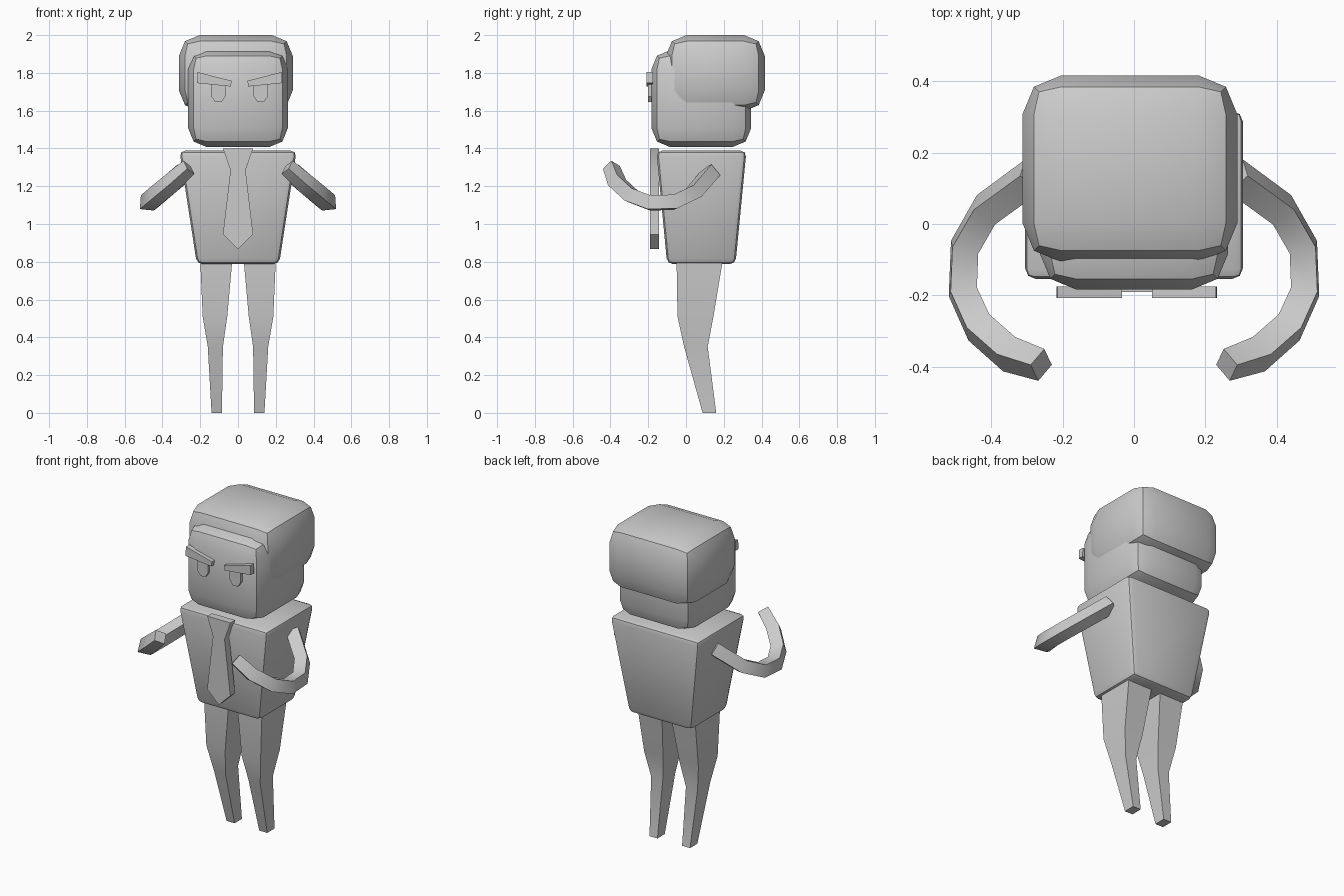
import bpy, bmesh
from mathutils import Vector

if "Cube" in bpy.data.objects:
    bpy.data.objects.remove(bpy.data.objects["Cube"])

grey = bpy.data.materials.new("plain grey")
grey.diffuse_color = (0.6, 0.6, 0.6, 1)
grey.use_nodes = True
grey.node_tree.nodes["Principled BSDF"].inputs["Base Color"].default_value = grey.diffuse_color


def make(name, rings, bevel=0.0):
    """Skin a stack of equal-sized rings, cap both ends, optionally round all edges."""
    bm = bmesh.new()
    loops = [[bm.verts.new(p) for p in ring] for ring in rings]
    n = len(loops[0])
    for a, b in zip(loops, loops[1:]):
        for i in range(n):
            j = (i + 1) % n
            bm.faces.new((a[i], a[j], b[j], b[i]))
    bm.faces.new(loops[0])
    bm.faces.new(loops[-1])
    bmesh.ops.recalc_face_normals(bm, faces=bm.faces)
    if bevel:
        bmesh.ops.bevel(bm, geom=bm.edges[:], offset=bevel, segments=2,
                        profile=0.5, affect='EDGES', clamp_overlap=True)
        bmesh.ops.recalc_face_normals(bm, faces=bm.faces)
    me = bpy.data.meshes.new(name)
    bm.to_mesh(me)
    bm.free()
    me.materials.append(grey)
    ob = bpy.data.objects.new(name, me)
    bpy.context.collection.objects.link(ob)
    bpy.ops.object.select_all(action='DESELECT')
    ob.select_set(True)
    bpy.context.view_layer.objects.active = ob
    bpy.ops.object.shade_smooth_by_angle(angle=0.5236)
    return ob


def rect(x0, x1, y0, y1, z):
    return [(x0, y0, z), (x1, y0, z), (x1, y1, z), (x0, y1, z)]


def plate(name, outline, y0, y1):
    """Extrude an x-z outline from y0 to y1."""
    return make(name, [[(x, y, z) for x, z in outline] for y in (y0, y1)])


# Head, hair block and tapered torso
make("head", [rect(-.264, .264, -.183, .345, z) for z in (1.407, 1.92)], 0.1)
make("hair", [rect(-.313, .29, -.107, .417, z) for z in (1.597, 2.0)], 0.11)
make("torso", [rect(-.218, .218, -.1, .262, .788),
               rect(-.31, .31, -.157, .32, 1.388)], 0.03)

# Tie
plate("tie", [(-.08, 1.4), (.08, 1.4), (.04, 1.285), (.08, .945), (0, .867),
              (-.08, .945), (-.04, 1.285)], -.19, -.143)

# Leg sections: x inner, x outer, y front, y back, z
LEG = [(.085, .14, .088, .16, 0), (.08, .16, -.01, .115, .35),
       (.057, .187, -.045, .145, .51), (.03, .2, -.05, .195, .81)]

# Arm centre line: a half hoop in a plane sloping down and outwards
ARM = [Vector(p) for p in ((.285, .135, 1.275), (.415, .04, 1.165), (.475, -.065, 1.115),
                           (.48, -.19, 1.112), (.435, -.29, 1.15), (.35, -.365, 1.22),
                           (.26, -.395, 1.3))]
NORMAL = Vector((.643, 0, .766))


def arm_ring(i, s):
    t = (ARM[min(i + 1, len(ARM) - 1)] - ARM[max(i - 1, 0)]).normalized()
    out = t.cross(NORMAL).normalized()
    r = 0.053 if i < len(ARM) - 1 else 0.046
    pts = [ARM[i] + d * r for d in (out, NORMAL, -out, -NORMAL)]
    return [(s * p.x, p.y, p.z) for p in pts]


BROW = [(.222, 1.804), (.042, 1.758), (.046, 1.728), (.225, 1.746)]
EYE = [(.075, 1.75), (.15, 1.75), (.15, 1.675), (.128, 1.645), (.095, 1.645), (.075, 1.675)]

# Paired parts
for side, s in (("left", -1), ("right", 1)):
    make(side + "_leg", [rect(s * a, s * b, c, d, z) for a, b, c, d, z in LEG])
    make(side + "_arm", [arm_ring(i, s) for i in range(len(ARM))])
    plate(side + "_eyebrow", [(s * x + .008, z) for x, z in BROW], -.208, -.175)
    plate(side + "_eye", [(s * x + .008, z) for x, z in EYE], -.2, -.175)
